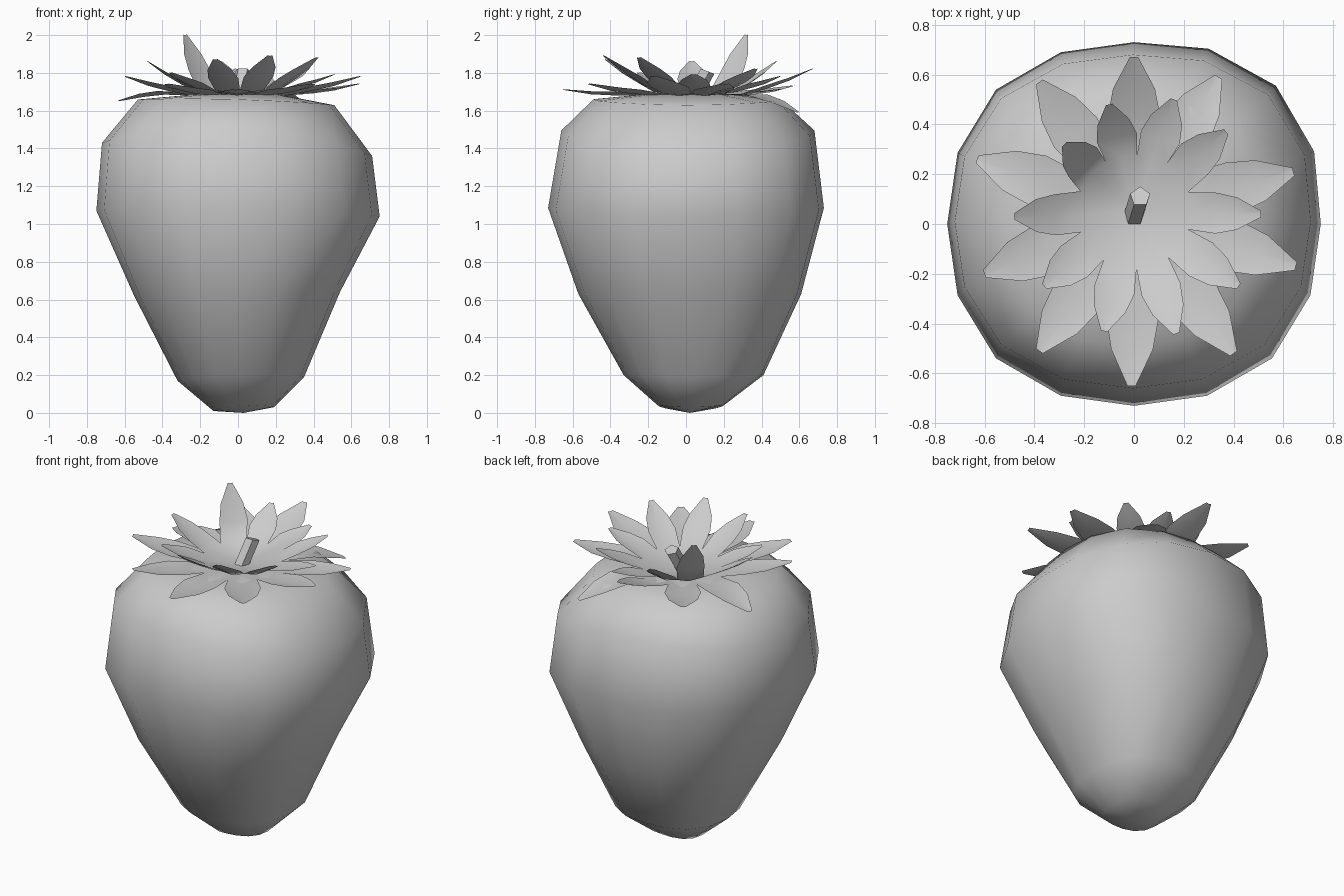
import bpy, bmesh
from math import cos, sin, pi, atan2
from mathutils import Vector

if "Cube" in bpy.data.objects:
    bpy.data.objects.remove(bpy.data.objects["Cube"])


def finish(name, bm, smooth=True):
    bm.normal_update()
    me = bpy.data.meshes.new(name)
    bm.to_mesh(me)
    bm.free()
    for p in me.polygons:
        p.use_smooth = smooth
    ob = bpy.data.objects.new(name, me)
    bpy.context.collection.objects.link(ob)
    return ob


# Fruit body: 16-sided rings (xmin, xmax, ymin, ymax, z, x tilt, saddle)
rings = [(-.13, .19, -.15, .20, .03, .01, -.01),
         (-.32, .35, -.33, .41, .19, .01, -.01),
         (-.55, .54, -.57, .61, .63, .01, 0),
         (-.75, .75, -.73, .73, 1.07, -.015, -.015),
         (-.72, .71, -.66, .68, 1.445, -.035, -.05),
         (-.53, .51, -.49, .50, 1.652, -.015, -.008),
         (-.24, .22, -.24, .24, 1.685, 0, 0)]
N = 16
bm = bmesh.new()
loops = []
for x0, x1, y0, y1, z, tilt, saddle in rings:
    loop = []
    for i in range(N):
        a = 2 * pi * i / N
        # slightly squared section, fullest at the back right
        k = 1 + .045 * sin(2 * a) ** 2 + (.03 * sin(2 * a) if a < pi / 2 else 0)
        loop.append(bm.verts.new(((x0 + x1) / 2 + (x1 - x0) / 2 * cos(a) * k,
                                  (y0 + y1) / 2 + (y1 - y0) / 2 * sin(a) * k,
                                  z + tilt * cos(a) + saddle * cos(2 * a))))
    loops.append(loop)
bottom = bm.verts.new((.03, .02, 0))
top = bm.verts.new((0, .05, 1.66))
for i in range(N):
    j = (i + 1) % N
    for lo, hi in zip(loops, loops[1:]):
        bm.faces.new((lo[i], lo[j], hi[j], hi[i]))
    bm.faces.new((bottom, loops[0][j], loops[0][i]))
    bm.faces.new((top, loops[-1][i], loops[-1][j]))
finish("berry_body", bm)


# Leaf crown: pointed leaves joined at shared notches around a centre
def crown(name, tips, centre, notch_r, notch_z, width, sag):
    bm = bmesh.new()
    c = Vector(centre)
    tips = sorted((Vector(t) for t in tips),
                  key=lambda t: atan2(t.y - c.y, t.x - c.x))
    dirs = [Vector((t.x - c.x, t.y - c.y, 0)).normalized() for t in tips]
    n = len(tips)
    hub = bm.verts.new(c)
    notch = []
    for i in range(n):
        d = (dirs[i] + dirs[(i + 1) % n]).normalized()
        notch.append(bm.verts.new((c.x + d.x * notch_r, c.y + d.y * notch_r, notch_z)))
    for i, (t, d) in enumerate(zip(tips, dirs)):
        side = Vector((-d.y, d.x, 0))
        length = Vector((t.x - c.x, t.y - c.y)).length
        row = [notch[i - 1],
               bm.verts.new((c.x + d.x * notch_r, c.y + d.y * notch_r, notch_z - .01)),
               notch[i]]
        bm.faces.new((hub, row[0], row[1]))
        bm.faces.new((hub, row[1], row[2]))
        # leaves that hang down arch over the fruit, the rest sag
        s = sag if t.z > notch_z else -.01
        for f, w in ((.35, 1), (.65, .8), (1, .16)):
            r = notch_r + (length - notch_r) * f
            z = notch_z + (t.z - notch_z) * f - s * 4 * f * (1 - f)
            p = Vector((c.x + d.x * r, c.y + d.y * r, z))
            lift = Vector((0, 0, .02 * w))
            new = [bm.verts.new(p - side * width * w + lift), bm.verts.new(p),
                   bm.verts.new(p + side * width * w + lift)]
            for k in range(2):
                bm.faces.new((row[k], new[k], new[k + 1], row[k + 1]))
            row = new
    finish(name, bm)


crown("outer_leaves",
      [(0, .67, 1.82), (-.38, .57, 1.73), (-.63, .26, 1.65), (-.60, -.20, 1.78),
       (-.38, -.51, 1.74), (-.01, -.65, 1.71), (.40, -.52, 1.74), (.65, -.17, 1.78),
       (.64, .21, 1.74), (.34, .59, 1.59)],
      (0, .04, 1.67), .27, 1.69, .105, .018)
crown("inner_leaves",
      [(-.10, .48, 1.86), (-.28, .32, 2.0), (-.48, .03, 1.86), (-.36, -.25, 1.80),
       (-.12, -.43, 1.87), (.17, -.44, 1.89), (.42, -.25, 1.88), (.51, .04, 1.79),
       (.37, .37, 1.82), (.16, .50, 1.78)],
      (0, .05, 1.67), .23, 1.71, .082, .015)

# Stem: short leaning five-sided stub
bm = bmesh.new()
ends = []
for p in ((0, .03, 1.66), (.025, .11, 1.81)):
    ends.append([bm.verts.new((p[0] + .042 * cos(pi / 2 + 2 * pi * i / 5),
                               p[1] + .04 * sin(pi / 2 + 2 * pi * i / 5),
                               p[2] - .015 * sin(pi / 2 + 2 * pi * i / 5)))
                 for i in range(5)])
for i in range(5):
    j = (i + 1) % 5
    bm.faces.new((ends[0][i], ends[0][j], ends[1][j], ends[1][i]))
bm.faces.new(ends[1])
bm.faces.new(ends[0][::-1])
finish("stem", bm, smooth=False)
